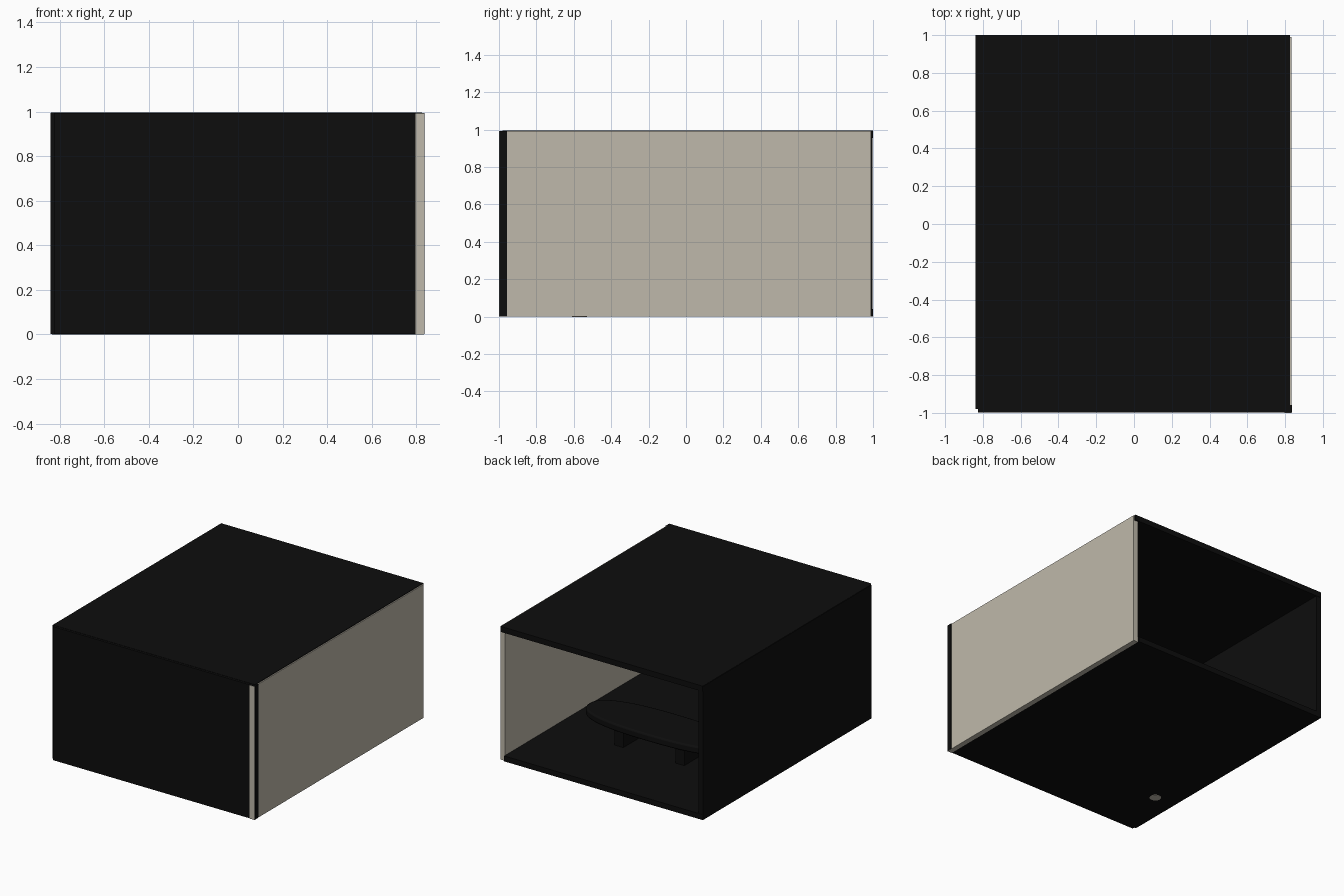
import bpy
import bmesh
from math import cos, sin, pi, copysign

cube = bpy.data.objects.get("Cube")
if cube:
    bpy.data.objects.remove(cube, do_unlink=True)


def material(name, rgb):
    mat = bpy.data.materials.new(name)
    mat.use_nodes = True
    colour = (*rgb, 1)
    mat.diffuse_color = colour
    mat.node_tree.nodes["Principled BSDF"].inputs["Base Color"].default_value = colour
    return mat


black = material("black", (0.004, 0.004, 0.004))
beige = material("warm beige", (0.52, 0.485, 0.405))


def add_object(name, bm, mat, smooth=False):
    bmesh.ops.recalc_face_normals(bm, faces=bm.faces)
    mesh = bpy.data.meshes.new(name)
    bm.to_mesh(mesh)
    bm.free()
    mesh.materials.append(mat)
    obj = bpy.data.objects.new(name, mesh)
    bpy.context.collection.objects.link(obj)
    if smooth:
        bpy.ops.object.select_all(action="DESELECT")
        obj.select_set(True)
        bpy.context.view_layer.objects.active = obj
        bpy.ops.object.shade_smooth_by_angle()
    return obj


def box(name, x, y, z, mat):
    """Box from (low, high) ranges on each axis."""
    bm = bmesh.new()
    bmesh.ops.create_cube(bm, size=1)
    for v in bm.verts:
        v.co = [(lo + hi) / 2 + c * (hi - lo) for c, (lo, hi) in zip(v.co, (x, y, z))]
    return add_object(name, bm, mat)


def lathe(name, centre, profile, mat, steps=32):
    """Closed solid of revolution from (radius, height) points."""
    bm = bmesh.new()
    rings = [[bm.verts.new((centre[0] + r * cos(2 * pi * i / steps),
                            centre[1] + r * sin(2 * pi * i / steps), z))
              for i in range(steps)] for r, z in profile]
    for a, b in zip(rings, rings[1:]):
        for i in range(steps):
            j = (i + 1) % steps
            bm.faces.new((a[i], a[j], b[j], b[i]))
    bm.faces.new(rings[0])
    bm.faces.new(rings[-1])
    return add_object(name, bm, mat, smooth=True)


# Room shell, open at the back, with overlapping corners
box("floor", (-0.835, 0.796), (-0.98, 1.0), (0.0, 0.04), black)
box("ceiling", (-0.838, 0.825), (-0.98, 1.0), (0.955, 0.996), black)
box("right_wall", (-0.84, -0.80), (-0.98, 0.998), (0.001, 0.994), black)
box("front_wall", (-0.825, 0.837), (-0.998, -0.957), (0.001, 0.994), black)
box("left_wall", (0.796, 0.834), (-1.0, 0.99), (0.0, 0.992), beige)

# Low table with a rounded oblong top
TABLE_Y = 0.28


def table_top():
    bm = bmesh.new()
    steps = 48
    outline = []
    for i in range(steps):
        c, s = cos(2 * pi * i / steps), sin(2 * pi * i / steps)
        x = 0.6 * copysign(abs(c) ** 0.8, c)
        y = TABLE_Y + 0.19 * copysign(abs(s) ** 0.8, s)
        outline.append(bm.verts.new((x, y, 0.16)))
    face = bm.faces.new(outline)
    extruded = bmesh.ops.extrude_face_region(bm, geom=[face])["geom"]
    bmesh.ops.translate(bm, vec=(0, 0, 0.055),
                        verts=[g for g in extruded if isinstance(g, bmesh.types.BMVert)])
    obj = add_object("table_top", bm, black, smooth=True)
    bevel = obj.modifiers.new("soft_edge", "BEVEL")
    bevel.width = 0.012
    bevel.segments = 2


table_top()
for side, name in ((1, "left"), (-1, "right")):
    xs = sorted((side * 0.215, side * 0.287))
    box("table_leg_" + name, xs, (TABLE_Y - 0.13, TABLE_Y + 0.15), (0.04, 0.165), black)

# Slim floor lamp in the front corner, its foot set through the floor
lathe("floor_lamp", (-0.67, -0.57),
      [(0.04, -0.001), (0.04, 0.05), (0.012, 0.055), (0.012, 0.55),
       (0.08, 0.55), (0.05, 0.68)], beige)
